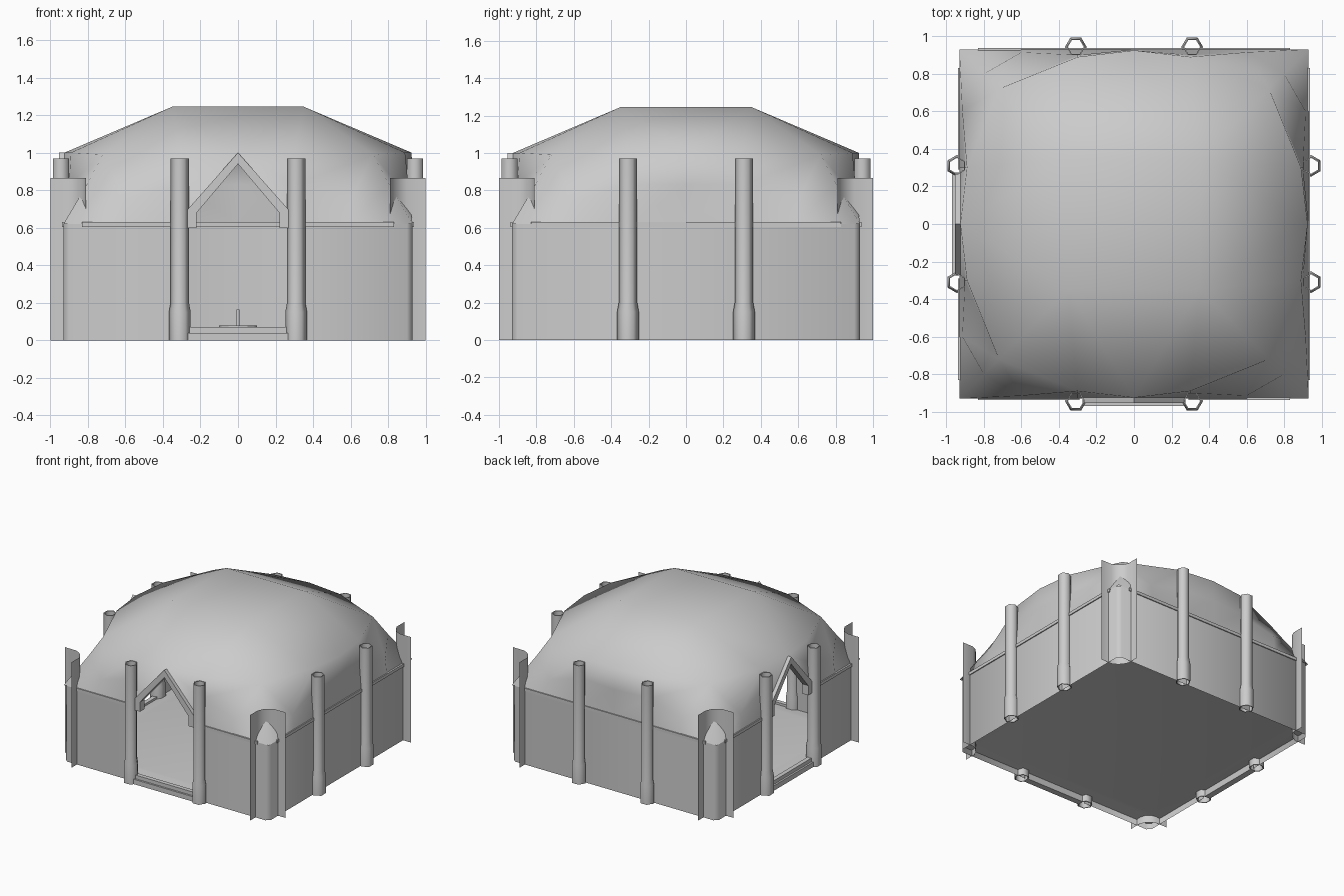
import bpy, bmesh, math
from mathutils import Vector, Matrix

if "Cube" in bpy.data.objects:
    bpy.data.objects.remove(bpy.data.objects["Cube"])

DOORS = (0, 3)  # front and left sides


def at(k, t, d, z):
    """Side frame (along, outward, up) to world; side 0 is the front."""
    return Matrix.Rotation(k * math.pi / 2, 3, 'Z') @ Vector((t, -d, z))


def make(name, polys, smooth=None):
    bm = bmesh.new()
    for p in polys:
        bm.faces.new([bm.verts.new(v) for v in p])
    bmesh.ops.remove_doubles(bm, verts=bm.verts, dist=1e-4)
    me = bpy.data.meshes.new(name)
    bm.to_mesh(me)
    bm.free()
    ob = bpy.data.objects.new(name, me)
    bpy.context.collection.objects.link(ob)
    if smooth:
        bpy.ops.object.select_all(action='DESELECT')
        bpy.context.view_layer.objects.active = ob
        ob.select_set(True)
        bpy.ops.object.shade_smooth_by_angle(angle=math.radians(smooth))
    return ob


def prism(k, pts, d0, d1):
    """Extrude a counter-clockwise (t, z) outline from depth d0 out to d1."""
    n = len(pts)
    a = [at(k, t, d1, z) for t, z in pts]
    b = [at(k, t, d0, z) for t, z in pts]
    return [a, b[::-1]] + [[a[i], b[i], b[(i + 1) % n], a[(i + 1) % n]] for i in range(n)]


def rect(t0, t1, z0, z1):
    return [(t0, z0), (t1, z0), (t1, z1), (t0, z1)]


# roof: flat square top, shoulder pinched behind the columns, sharp square base
TOP, PEAK = (.35, .35, 1.245), (0, .925, 1)
C = [(.72, .72, .99), (.8, .8, .84), (.93, .93, .62)]      # corner rib
S = [(.3, .89, 1), (.3, .9, .83), (.3, .93, .62)]          # behind the columns
E = [(.6, .915, .75), (.6, .93, .62)]                      # between column and corner
roof = [[at(k, *TOP) for k in range(4)]]
for k in range(4):
    for s in (1, -1):
        def face(*pts):
            vs = [at(k, s * t, d, z) for t, d, z in pts]
            roof.append(vs if s > 0 else vs[::-1])
        face(PEAK, S[0], TOP)
        face(S[0], C[0], TOP)
        face(S[1], E[0], C[0], S[0])
        face(E[0], C[1], C[0])
        face(S[2], E[1], E[0], S[1])
        face(E[1], C[2], C[1], E[0])
        if k in DOORS:  # gable-shaped opening above the door
            face(PEAK, S[2], S[1], S[0])
        else:
            face((0, .93, .62), S[2], S[1], (0, .93, .83))
            face((0, .93, .83), S[1], S[0], PEAK)
    roof.append([at(k, *PEAK), at(k, *TOP), at(k, -.35, .35, 1.245)])
make("roof", roof, 180)


# raised floor sheet, recessed underneath, with a sloping rim
def octagon(h, c, z):
    pts = [(h, -c), (h, c), (c, h), (-c, h), (-h, c), (-h, -c), (-c, -h), (c, -h)]
    return [Vector((x, y, z)) for x, y in pts]


rim, flat = octagon(.93, .9, .05), octagon(.85, .8, .065)
make("floor", [flat] + [[rim[i], rim[(i + 1) % 8], flat[(i + 1) % 8], flat[i]] for i in range(8)], 30)

walls, rails, columns, corners = [], [], [], []
for k in range(4):
    spans = [(-.9, -.29), (.29, .9)] if k in DOORS else [(-.9, .9)]
    # wall panels with small chamfered corners
    for a, b in spans:
        walls.append([at(k, t, .93, z) for t, z in rect(a, b, 0, .62)])
        rails += prism(k, rect(max(a, -.83), min(b, .83), .605, .63), .915, .938)
    walls.append([at(k, .9, .93, 0), at(k, .93, .9, 0), at(k, .93, .9, .62), at(k, .9, .93, .62)])
    # hollow six-sided columns with a wider foot
    for t in (-.31, .31):
        prof = [(.058, 0), (.058, .15), (.049, .2), (.049, .97), (.042, .97), (.042, .2), (.051, .15), (.051, 0), (.058, 0)]
        ring = [[at(k, t + r * math.cos(i * math.pi / 3), .943 - r * math.sin(i * math.pi / 3), z)
                 for i in range(6)] for r, z in prof]
        for p, q in zip(ring, ring[1:]):
            columns += [[p[i], p[(i + 1) % 6], q[(i + 1) % 6], q[i]] for i in range(6)]
    # tall corner sheets, open to the outside, pierced by the roof corners
    sec = [(.81, 1), (.81, .9), (.83, .86), (.86, .83), (.9, .81), (1, .81)]
    for p, q in zip(sec, sec[1:]):
        corners.append([at(k, *p, 0), at(k, *q, 0), at(k, *q, .865), at(k, *p, .865)])
make("walls", walls, 50)
make("wall_rails", rails)
make("columns", columns, 65)
make("corner_sheets", corners, 50)

# door thresholds and gable frames
for k, side in zip(DOORS, ("front", "left")):
    parts = prism(k, rect(-.27, .27, 0, .04), .92, .97) + prism(k, rect(-.265, .265, .04, .07), .92, .955)
    make(side + "_threshold", parts)
    beams = []
    for s in (-1, 1):
        out = [(.22, .6), (.27, .6), (.275, .69), (0, 1), (0, .94), (.22, .68)]
        pts = [(s * t, z) for t, z in out]
        beams += prism(k, pts if s > 0 else pts[::-1], .9, .955)
    make(side + "_gable_frame", beams)

# small hearth and pole in the middle of the floor
for name, r, z0, z1 in (("hearth", .1, .065, .08), ("pole", .008, .08, .165)):
    bpy.ops.mesh.primitive_cylinder_add(vertices=12, radius=r, depth=z1 - z0, location=(0, 0, (z0 + z1) / 2))
    bpy.context.object.name = name
